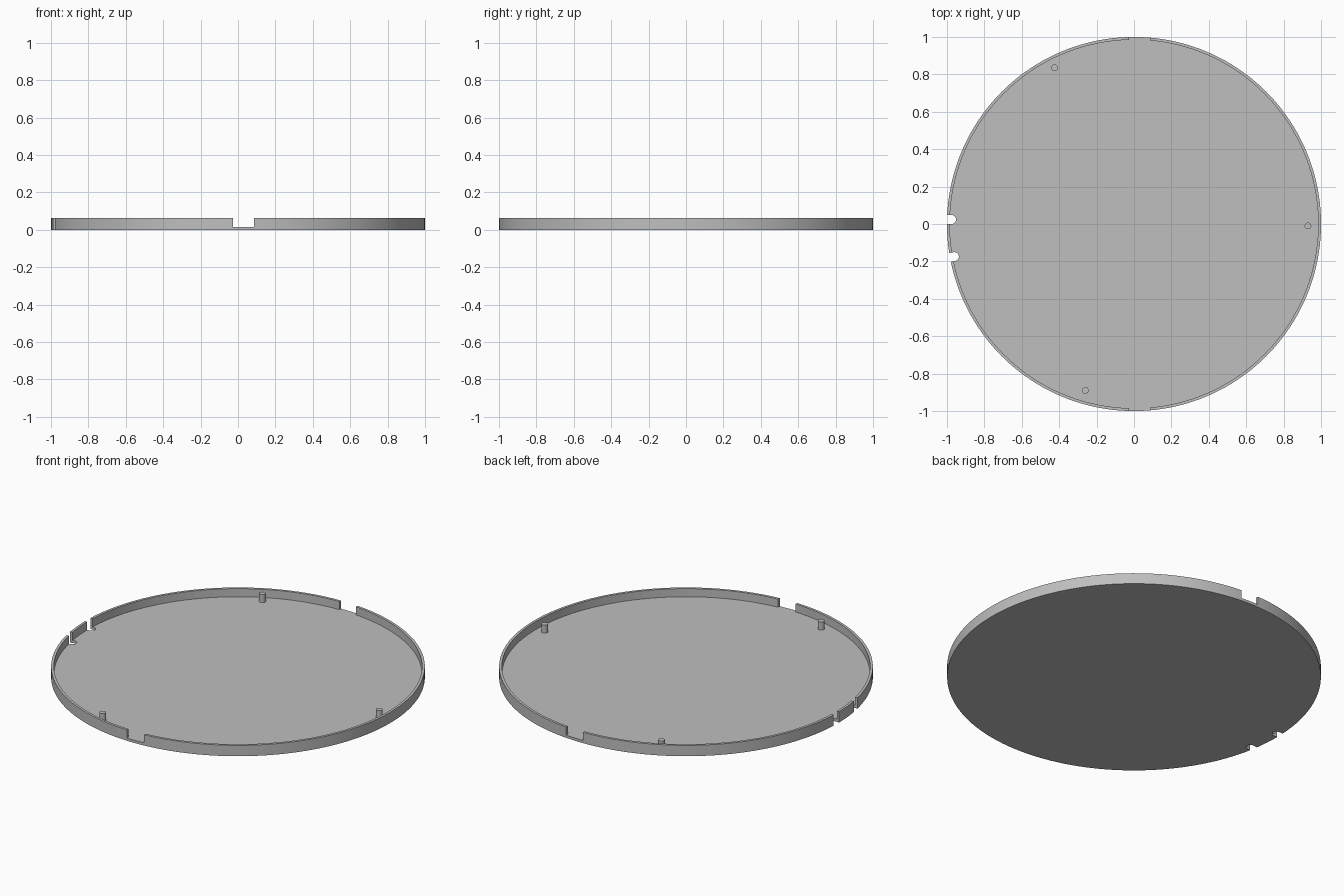
import bpy
from math import radians, cos, sin
from mathutils import Matrix

old = bpy.data.objects.get("Cube")
if old:
    bpy.data.objects.remove(old, do_unlink=True)

RADIUS, WALL, FLOOR, HEIGHT = 1.0, 0.015, 0.016, 0.064

grey = bpy.data.materials.new("plain_grey")
grey.use_nodes = True
colour = (0.52, 0.52, 0.52, 1)
grey.diffuse_color = colour
grey.node_tree.nodes["Principled BSDF"].inputs["Base Color"].default_value = colour


def cylinder(name, x, y, radius, z0, z1, sides):
    bpy.ops.mesh.primitive_cylinder_add(vertices=sides, radius=radius, depth=z1 - z0,
                                        location=(x, y, (z0 + z1) / 2))
    obj = bpy.context.object
    obj.name = name
    obj.data.materials.append(grey)
    return obj


def box(name, low, high):
    bpy.ops.mesh.primitive_cube_add(size=1)
    obj = bpy.context.object
    obj.name = name
    obj.data.materials.append(grey)
    size = [b - a for a, b in zip(low, high)]
    centre = [(a + b) / 2 for a, b in zip(low, high)]
    obj.data.transform(Matrix.Translation(centre) @ Matrix.Diagonal((*size, 1)))
    return obj


def cut(target, cutter):
    """Subtract the cutter from the target, then discard the cutter."""
    cutter.hide_render = True
    mod = target.modifiers.new("cut", "BOOLEAN")
    mod.operation, mod.solver, mod.object = "DIFFERENCE", "EXACT", cutter
    bpy.context.view_layer.objects.active = target
    bpy.ops.object.modifier_apply(modifier=mod.name)
    bpy.data.objects.remove(cutter, do_unlink=True)


def smooth(obj):
    bpy.ops.object.select_all(action="DESELECT")
    obj.select_set(True)
    bpy.context.view_layer.objects.active = obj
    bpy.ops.object.shade_smooth_by_angle(angle=radians(30))


# Shallow round tray: a disc hollowed out to leave a thin rim
tray = cylinder("tray", 0, 0, RADIUS, 0, HEIGHT, 160)
cut(tray, cylinder("hollow", 0, 0, RADIUS - WALL, FLOOR, 0.2, 160))

# Square notches through the rim at front and back
for side in (-1, 1):
    y0, y1 = sorted((side * 0.9, side * 1.1))
    cut(tray, box("rim_notch", (-0.027, y0, FLOOR), (0.085, y1, 0.2)))

# Round-ended cable slots through rim and floor on the right side
SLOT = 0.024
for angle in (178.6, 190.3):
    a = radians(angle)
    cut(tray, cylinder("slot_end", 0.976 * cos(a), 0.976 * sin(a), SLOT, -0.1, 0.2, 24))
    channel = box("slot_channel", (0.976, -SLOT, -0.1), (1.1, SLOT, 0.2))
    channel.data.transform(Matrix.Rotation(a, 4, "Z"))
    cut(tray, channel)
smooth(tray)

# Three locating pegs standing on the floor
for i, (x, y) in enumerate([(-0.425, 0.835), (0.93, -0.01), (-0.26, -0.89)]):
    smooth(cylinder(f"peg_{i + 1}", x, y, 0.018, FLOOR / 2, HEIGHT, 20))
